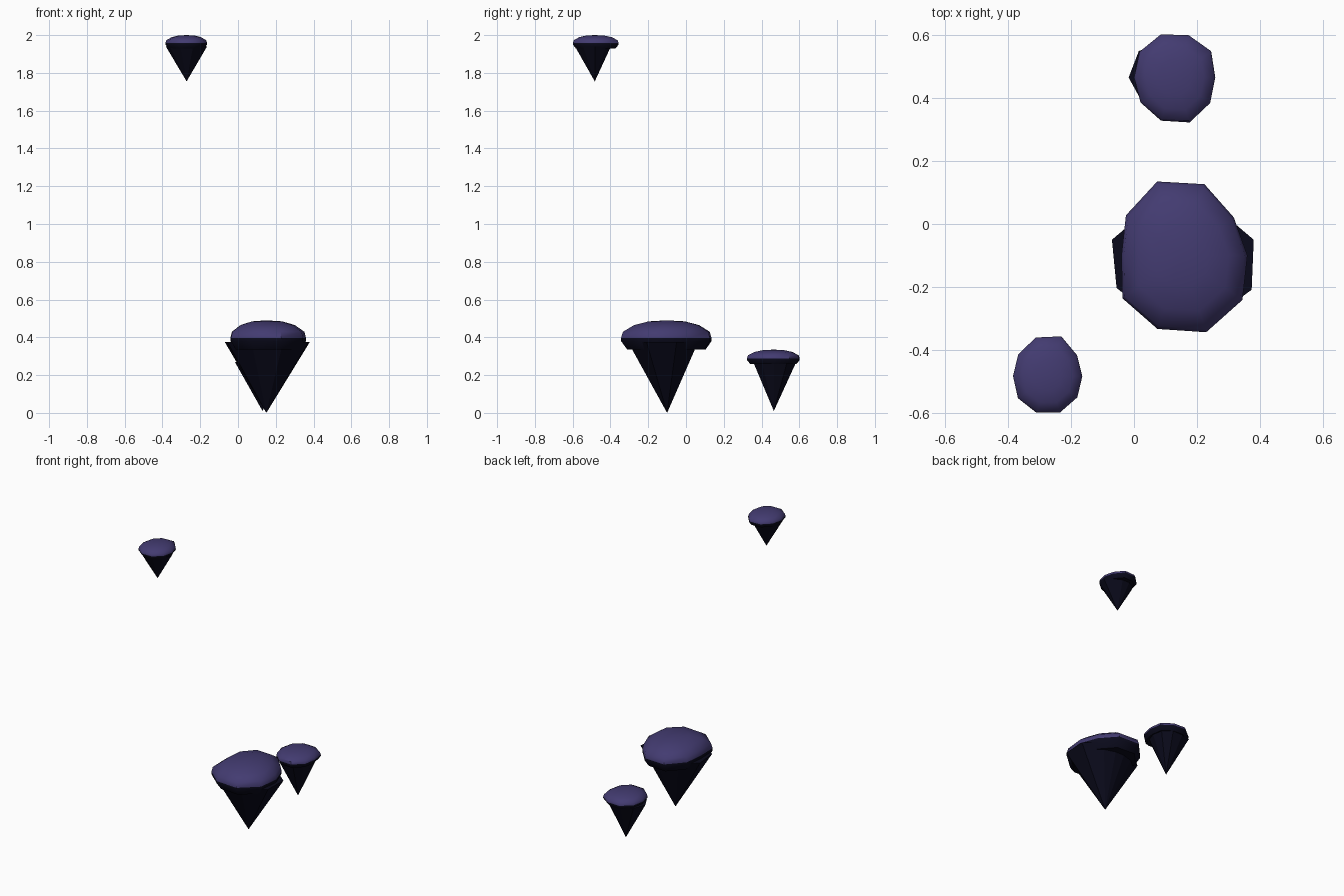
import bpy, bmesh
from math import cos, sin, tau

cube = bpy.data.objects.get("Cube")
if cube:
    bpy.data.objects.remove(cube, do_unlink=True)


def material(name, rgb):
    mat = bpy.data.materials.new(name)
    mat.use_nodes = True
    mat.diffuse_color = (*rgb, 1)
    bsdf = mat.node_tree.nodes["Principled BSDF"]
    bsdf.inputs["Base Color"].default_value = (*rgb, 1)
    bsdf.inputs["Roughness"].default_value = 0.9
    return mat


GRASS = material("dusky purple", (0.056, 0.044, 0.165))
ROCK = material("dark rock", (0.003, 0.003, 0.011))


def ring(bm, centre, radii, z, scale=1):
    """Irregular ring of vertices, one per radius in even angular steps."""
    n = len(radii)
    return [bm.verts.new((centre[0] + scale * r * cos(tau * i / n),
                          centre[1] + scale * r * sin(tau * i / n), z))
            for i, r in enumerate(radii)]


def bridge(bm, low, high, slot=0):
    for i in range(len(low)):
        j = (i + 1) % len(low)
        bm.faces.new((low[i], low[j], high[j], high[i])).material_index = slot


def finish(bm, name, mats):
    bmesh.ops.recalc_face_normals(bm, faces=bm.faces)
    mesh = bpy.data.meshes.new(name)
    bm.to_mesh(mesh)
    bm.free()
    for mat in mats:
        mesh.materials.append(mat)
    obj = bpy.data.objects.new(name, mesh)
    bpy.context.collection.objects.link(obj)
    return obj


def rock_cone(name, tip, centre, radii, z):
    """Pointed underside, capped flat at the rim."""
    bm = bmesh.new()
    rim = ring(bm, centre, radii, z)
    point = bm.verts.new(tip)
    for a, b in zip(rim, rim[1:] + rim[:1]):
        bm.faces.new((point, b, a))
    bm.faces.new(rim)
    finish(bm, name, [ROCK])


def grass_dome(name, centre, radii, edge, height):
    """Overhanging dark lip with a rounded cap above it."""
    # scale, height fraction, colour slot of the band below
    profile = [(0.87, -0.4, 1), (1, 0, 1), (1, 0.16, 1),
               (0.96, 0.45, 0), (0.72, 0.77, 0), (0.4, 0.95, 0)]
    bm = bmesh.new()
    rings = [ring(bm, centre, radii, edge + f * height, s) for s, f, _ in profile]
    for low, high, (_, _, slot) in zip(rings, rings[1:], profile[1:]):
        bridge(bm, low, high, slot)
    bm.faces.new(rings[0]).material_index = 1
    top = bm.verts.new((*centre, edge + height))
    for a, b in zip(rings[-1], rings[-1][1:] + rings[-1][:1]):
        bm.faces.new((a, b, top))
    obj = finish(bm, name, [GRASS, ROCK])
    bpy.ops.object.select_all(action="DESELECT")
    obj.select_set(True)
    bpy.context.view_layer.objects.active = obj
    bpy.ops.object.shade_smooth_by_angle(angle=0.75)


# Large island
rock_cone("large_island_rock", (0.15, -0.1, 0), (0.155, -0.05),
          [.225, .15, .12, .12, .15, .225, .26, .27, .27, .27], 0.375)
grass_dome("large_island_top", (0.15, -0.1),
           [.21, .206, .238, .247, .217, .19, .231, .245, .256, .24], 0.38, 0.11)

# Small island behind it
rock_cone("back_island_rock", (0.13, 0.465, 0.01), (0.13, 0.465),
          [.11, .12, .125, .125, .142, .147, .13, .115, .115, .11], 0.27)
grass_dome("back_island_top", (0.13, 0.465),
           [.128, .142, .141, .144, .139, .13, .135, .144, .15, .138], 0.28, 0.055)

# Smallest island, floating high in front
rock_cone("high_island_rock", (-0.272, -0.483, 1.755), (-0.272, -0.483),
          [.108, .1, .09, .09, .1, .11, .11, .11, .11, .105], 1.94)
grass_dome("high_island_top", (-0.272, -0.483),
           [.108, .113, .133, .129, .118, .112, .119, .122, .121, .114], 1.95, 0.05)
